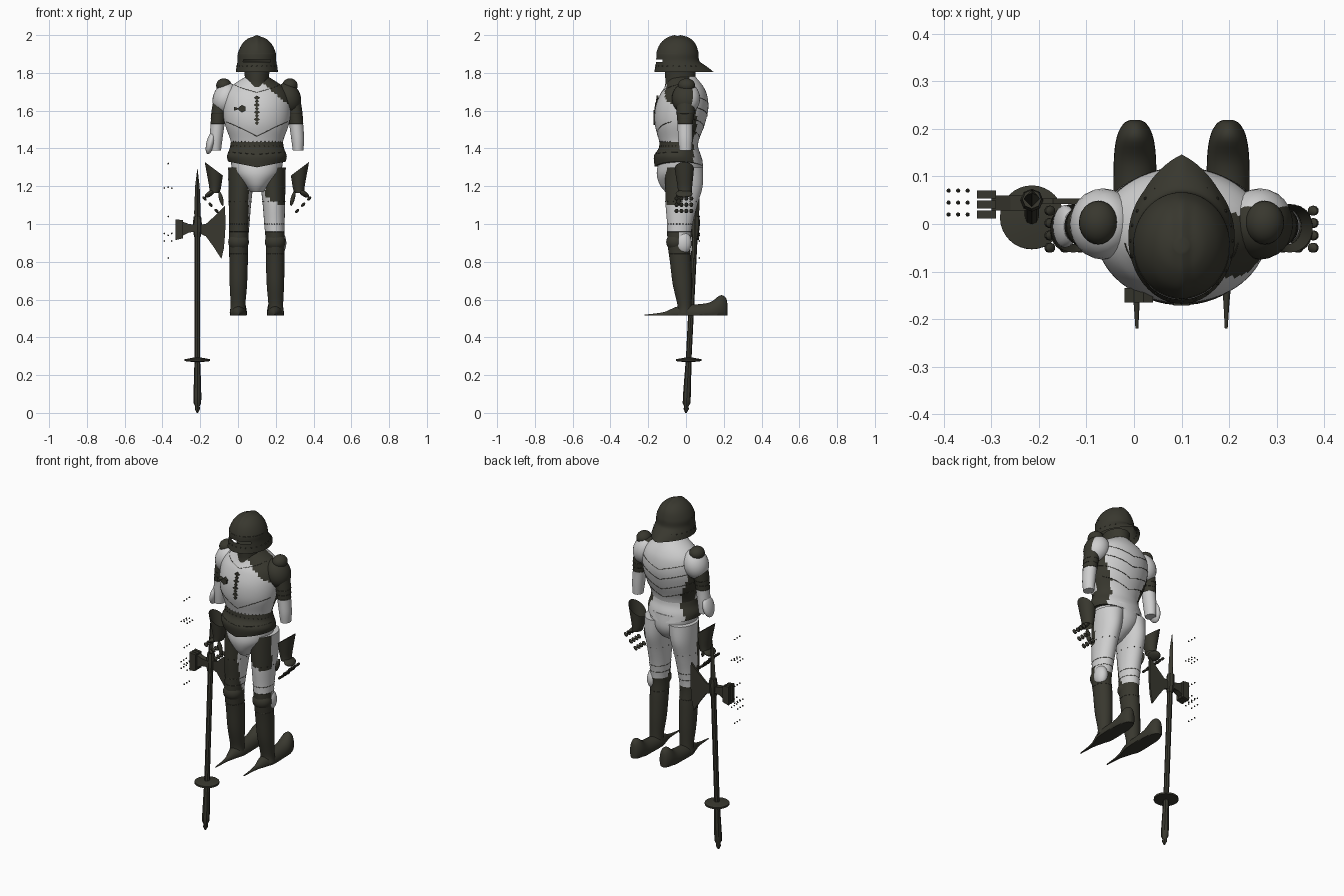
import bpy, bmesh, math
from mathutils import Matrix, Vector

if "Cube" in bpy.data.objects:
    bpy.data.objects.remove(bpy.data.objects["Cube"])

MID = 0.1  # x of the armour's own centre line


def material(name, rgb):
    m = bpy.data.materials.new(name)
    m.use_nodes = True
    m.diffuse_color = (*rgb, 1)
    m.node_tree.nodes["Principled BSDF"].inputs["Base Color"].default_value = (*rgb, 1)
    return m


DARK, LIGHT = 0, 1
MATS = [material("dark olive steel", (0.04, 0.039, 0.028)),
        material("pale steel", (0.62, 0.62, 0.62))]


def finish(name, bm, rule, smooth=True):
    """Turn a bmesh into an object; rule is a colour index or f(centre) -> index."""
    bmesh.ops.recalc_face_normals(bm, faces=bm.faces)
    for f in bm.faces:
        f.material_index = rule(f.calc_center_median()) if callable(rule) else rule
        f.smooth = smooth
    me = bpy.data.meshes.new(name)
    bm.to_mesh(me)
    bm.free()
    for m in MATS:
        me.materials.append(m)
    ob = bpy.data.objects.new(name, me)
    bpy.context.collection.objects.link(ob)
    if smooth:
        bpy.ops.object.select_all(action='DESELECT')
        ob.select_set(True)
        bpy.context.view_layer.objects.active = ob
        bpy.ops.object.shade_smooth_by_angle(angle=math.radians(40))
    return ob


def section(rings, u):
    """Catmull-Rom blend of rings (height, x, y_min, y_max, half_width)."""
    i = min(int(u), len(rings) - 2)
    t = u - i
    a, b, c, d = (rings[max(0, min(len(rings) - 1, i + k))] for k in (-1, 0, 1, 2))
    return [q + t / 2 * (r - p + t * (2 * p - 5 * q + 4 * r - s + t * (3 * (q - r) + s - p)))
            for p, q, r, s in zip(a, b, c, d)]


def on_ring(rings, u, t, grow=0.0):
    z, x, y0, y1, rx = section(rings, u)
    return Vector((x + (rx + grow) * math.cos(t),
                   (y0 + y1) / 2 + ((y1 - y0) / 2 + grow) * math.sin(t), z))


def loft(name, rings, rule, segs=40, sub=5, warp=None, caps=True, cut=None):
    bm = bmesh.new()
    rows = []
    for k in range((len(rings) - 1) * sub + 1):
        pts = [on_ring(rings, k / sub, 2 * math.pi * j / segs) for j in range(segs)]
        rows.append([bm.verts.new(warp(p) if warp else p) for p in pts])
    for a, b in zip(rows, rows[1:]):
        for j in range(segs):
            bm.faces.new((a[j - 1], a[j], b[j], b[j - 1]))
    if caps:
        bm.faces.new(rows[0])
        bm.faces.new(rows[-1])
    if cut:
        bmesh.ops.delete(bm, geom=[f for f in bm.faces if cut(f.calc_center_median())],
                         context='FACES')
    return finish(name, bm, rule)


def ball(name, centre, radii, rule, tilt=0.0, segs=24):
    bm = bmesh.new()
    bmesh.ops.create_uvsphere(bm, u_segments=segs, v_segments=segs // 2, radius=1)
    bm.transform(Matrix.Translation(centre) @ Matrix.Rotation(tilt, 4, 'Y')
                 @ Matrix.Diagonal((*radii, 1)))
    return finish(name, bm, rule)


def plate(name, outline, y, thick, rule=DARK):
    """Flat outline in x and z, extruded along y."""
    bm = bmesh.new()
    face = bm.faces.new([bm.verts.new((x, y - thick / 2, z)) for x, z in outline])
    new = bmesh.ops.extrude_face_region(bm, geom=[face])["geom"]
    bmesh.ops.translate(bm, vec=(0, thick, 0),
                        verts=[v for v in new if isinstance(v, bmesh.types.BMVert)])
    return finish(name, bm, rule, False)


def rivets(name, points, r=0.004):
    bm = bmesh.new()
    for p in points:
        bmesh.ops.create_icosphere(bm, subdivisions=1, radius=r,
                                   matrix=Matrix.Translation(p))
    return finish(name, bm, DARK)


def seam(name, rings, u, rise, t0, t1):
    """Thin dark line laid on a loft, rising toward its sides."""
    cu = bpy.data.curves.new(name, 'CURVE')
    cu.dimensions, cu.bevel_depth, cu.bevel_resolution = '3D', 0.0015, 0
    sp = cu.splines.new('POLY')
    sp.points.add(24)
    for k, p in enumerate(sp.points):
        t = t0 + (t1 - t0) * k / 24
        p.co = (*on_ring(rings, u + rise * abs(math.cos(t)), t), 1)
    cu.materials.append(MATS[DARK])
    bpy.context.collection.objects.link(bpy.data.objects.new(name, cu))


# Torso: breastplate and backplate with dark straps at the sides
torso = [(1.40, MID, -.13, .06, .132), (1.45, MID, -.145, .07, .142),
         (1.53, MID, -.165, .10, .17), (1.61, MID, -.163, .118, .18),
         (1.68, MID, -.14, .112, .172), (1.73, MID, -.11, .09, .135), (1.78, MID, -.09, .05, .06)]


def torso_rule(c):
    side = abs(c.x - MID) > .10 and -.03 < c.y < .055 and c.z < 1.64
    shoulder = c.x - MID + 1.2 * (c.z - 1.7) > .085 and c.y < .02 and c.z > 1.6
    return DARK if side or shoulder else LIGHT


loft("cuirass", torso, torso_rule, segs=64, sub=6)
PI = math.pi
for k, u in enumerate((1.0, 1.7, 2.5, 3.3)):
    seam(f"back_seam_{k}", torso, u, 0.7, .1 * PI, .9 * PI)
seam("breast_seam", torso, 1.2, 1.0, 1.1 * PI, 1.9 * PI)
seam("neck_seam", torso, 4.3, .9, 1.1 * PI, 1.9 * PI)
rivets("breast_rivets", [on_ring(torso, .8, PI * (1.15 + .05 * k)) for k in range(15)], .003)

# Hanging chest ornament and lance rest
for k in range(8):
    z, w = 1.535 + .019 * k, .011 + .006 * (k % 2)
    plate(f"ornament_{k}", [(MID - w, z), (MID, z - .012), (MID + w, z), (MID, z + .012)],
          -.167 + max(0, k - 3) * .004, .009)
plate("lance_rest", [(-.02, 1.62), (-.02, 1.60), (.0, 1.607), (.02, 1.59), (.04, 1.6),
                     (.04, 1.62), (.02, 1.63), (.0, 1.614)], -.15, .03)

# Collar and helmet
loft("collar", [(1.70, MID, -.12, .07, .085), (1.74, MID, -.11, .055, .066),
                (1.78, MID, -.11, .05, .064), (1.83, MID, -.11, .05, .07)], DARK)
helmet = [(1.805, MID, -.168, .11, .112), (1.83, MID, -.163, .095, .108),
          (1.865, MID, -.158, .07, .102), (1.905, MID, -.155, .065, .10),
          (1.95, MID, -.135, .048, .08), (1.98, MID, -.10, .015, .05), (1.993, MID, -.06, -.03, .015)]


def sallet(p):
    # pointed tail at the back, low ridge along the crown
    tail = max(0, (1.86 - p.z) / .055) * max(0, 1 - abs(p.x - MID) / .08) * (p.y > 0)
    ridge = .007 * max(0, 1 - abs(p.x - MID) / .02) * (p.z > 1.88)
    return p + Vector((0, .036 * tail, ridge))


loft("helmet", helmet, DARK, segs=64, sub=6, warp=sallet,
     cut=lambda c: 1.858 < c.z < 1.872 and c.y < -.125 or c.z < 1.8051 and abs(c.x - MID) < .01 and abs(c.y) < .09)
rivets("helmet_rivets", [on_ring(helmet, 1.2, 2 * PI * k / 24) for k in range(24)])
seam("visor_edge", helmet, 2.9, 0, PI, 2 * PI)

# Skirt of plates at the waist, and the pale pelvis beneath it
fauld = [(1.315, MID, -.165, .09, .153), (1.36, MID, -.17, .08, .158),
         (1.40, MID, -.145, .066, .144), (1.435, MID, -.14, .062, .138)]


def skirt_dip(p):
    low = max(0, (1.36 - p.z) / .045)
    return p + Vector((0, 0, low * (.03 * abs(p.x - MID) / .15 - .015)))


loft("fauld", fauld, lambda c: DARK if c.y < .04 else LIGHT, segs=56, warp=skirt_dip)
rivets("fauld_rivets", [on_ring(fauld, 2.3, PI * (1.05 + .06 * k)) for k in range(16)], .003)
seam("fauld_seam", fauld, 1.2, .3, PI, 2 * PI)
loft("pelvis", [(1.17, MID, -.11, .0, .035), (1.21, MID, -.14, .06, .075),
                (1.27, MID, -.155, .09, .125), (1.35, MID, -.14, .085, .14)], LIGHT)

for s, side in ((1, "left"), (-1, "right")):
    def X(d):
        return MID + s * d

    # Shoulder and arm
    left = s > 0
    ball(f"{side}_pauldron", (X(.165), 0, 1.665), (.068, .075, .085),
         (lambda c: DARK if c.y < .035 else LIGHT) if left else LIGHT, tilt=s * -.35)
    ball(f"{side}_shoulder_knob", (X(.175), .003, 1.733), (.041, .046, .038), DARK)
    arm = [(1.39, X(.218), -.035, .03, .028), (1.45, X(.216), -.042, .034, .034),
           (1.53, X(.208), -.045, .036, .037), (1.60, X(.20), -.05, .045, .04),
           (1.70, X(.18), -.05, .045, .042)]
    loft(f"{side}_arm", arm, lambda c: DARK if c.z > 1.53 else LIGHT, segs=32)
    for k in range(3):
        seam(f"{side}_arm_seam_{k}", arm, 2 + .4 * k, 0, 0, 2 * PI)

    # Separate gauntlet: flared cuff, knuckles, thumb and jointed fingers
    loft(f"{side}_cuff", [(1.165, X(.225), -.042, .03, .027), (1.20, X(.222), -.045, .033, .032),
                          (1.29, X(.228), -.06, .042, .048)], DARK, segs=28, caps=False,
         warp=lambda p: p + Vector((0, 0, s * .75 * (p.x - X(.225)) * max(0, (p.z - 1.165) / .125))))
    ball(f"{side}_knuckles", (X(.25), -.01, 1.16), (.03, .045, .014), DARK, s * .6)
    ball(f"{side}_thumb", (X(.19), -.04, 1.135), (.011, .014, .04), DARK, s * .25)
    for j in range(4):
        for k in range(3):
            ball(f"{side}_finger_{j}_{k}", (X(.277 - .032 * k), -.05 + .026 * j, 1.135 - .033 * k),
                 (.015, .011, .008), DARK, s * -.8, 10)

    # Leg: dark in front and below the knee, pale behind
    leg = [(.53, X(.1), -.05, .035, .044), (.57, X(.1), -.045, .03, .039),
           (.68, X(.098), -.07, .032, .046), (.80, X(.097), -.085, .028, .049),
           (.90, X(.097), -.098, .022, .05), (1.0, X(.093), -.10, .035, .054),
           (1.10, X(.09), -.108, .06, .059), (1.2, X(.085), -.11, .088, .066),
           (1.3, X(.075), -.11, .09, .078)]

    def leg_rule(c):
        if c.z < .93:
            return DARK
        if left and .97 < c.z < 1.09 + .5 * (.25 - c.x):
            return LIGHT
        return DARK if c.y < -.035 and (c.x - X(.09)) * s > -.045 else LIGHT

    loft(f"{side}_leg", leg, leg_rule, segs=40)
    ball(f"{side}_kneecap", (X(.097), -.052, .905), (.055, .053, .05), DARK)
    for k, u in enumerate((3.4, 4.6, 5.0)):
        seam(f"{side}_knee_seam_{k}", leg, u, 0, 0, 2 * PI)
    rivets(f"{side}_thigh_rivets", [on_ring(leg, 6.2, 2 * PI * k / 12) for k in range(12)], .003)

    # Shoe: needle point in front, rounded shell rising behind
    shoe = [(-.22, X(.094), .512, .52, .003), (-.12, X(.095), .505, .533, .011),
            (-.055, X(.097), .49, .56, .03), (.0, X(.098), .48, .57, .043),
            (.12, X(.098), .48, .583, .045), (.18, X(.098), .48, .622, .039),
            (.21, X(.098), .49, .61, .025), (.219, X(.098), .51, .58, .01)]
    loft(f"{side}_shoe", shoe, DARK, segs=28,
         warp=lambda p: Vector((p.x, p.z, max(p.y, .515))))

# Single elbow and knee shells
ball("right_elbow_shell", (-.145, -.005, 1.43), (.022, .045, .062), LIGHT, .25)
ball("left_knee_shell", (.222, -.015, .90), (.034, .045, .06), LIGHT)

# Pole axe, leaning slightly back toward the top
POLE = -.215


def pole_part(name, profile, segs=16):
    loft(name, [(z, POLE, .05 * z - r, .05 * z + r, r) for z, r in profile], DARK, segs, 1)


pole_part("pole_shaft", [(.26, .015), (1.02, .015)], 8)
pole_part("pole_grip", [(.0, .004), (.02, .014), (.035, .012), (.05, .02), (.09, .021), (.26, .016)], 8)
pole_part("pole_disc", [(.27, .03), (.274, .067), (.284, .067), (.292, .025)], 32)
pole_part("pole_socket", [(.93, .017), (.95, .021), (1.0, .024), (1.04, .02)], 8)
pole_part("pole_spike", [(1.02, .015), (1.06, .017), (1.2, .012), (1.29, .001)], 4)
plate("axe_blade", [(POLE, .955), (-.17, .935), (-.13, .88), (-.088, .815), (-.075, .87), (-.068, .95),
                    (-.066, 1.02), (-.07, 1.095), (-.12, 1.045), (-.17, 1.0), (POLE, .995)], .048, .012)
plate("hammer_neck", [(-.30, .935), (-.26, .955), (POLE, .96), (POLE, .995), (-.26, 1.0), (-.30, 1.015)],
      .044, .032)
for k, y in enumerate((.02, .041, .062)):
    plate(f"hammer_prong_{k}", [(-.33, .915), (-.29, .925), (-.29, 1.02), (-.33, 1.025)], y, .016)

# Loose studs hanging beside the axe
studs = [(x, z) for z in (.91, .95, 1.19) for x in (-.39, -.35)]
studs += [(-.37, z) for z in (.82, .94, 1.04, 1.195, 1.32)]
rivets("loose_studs", [Vector((x, y, z)) for x, z in studs for y in (.02, .045, .07)], .005)
